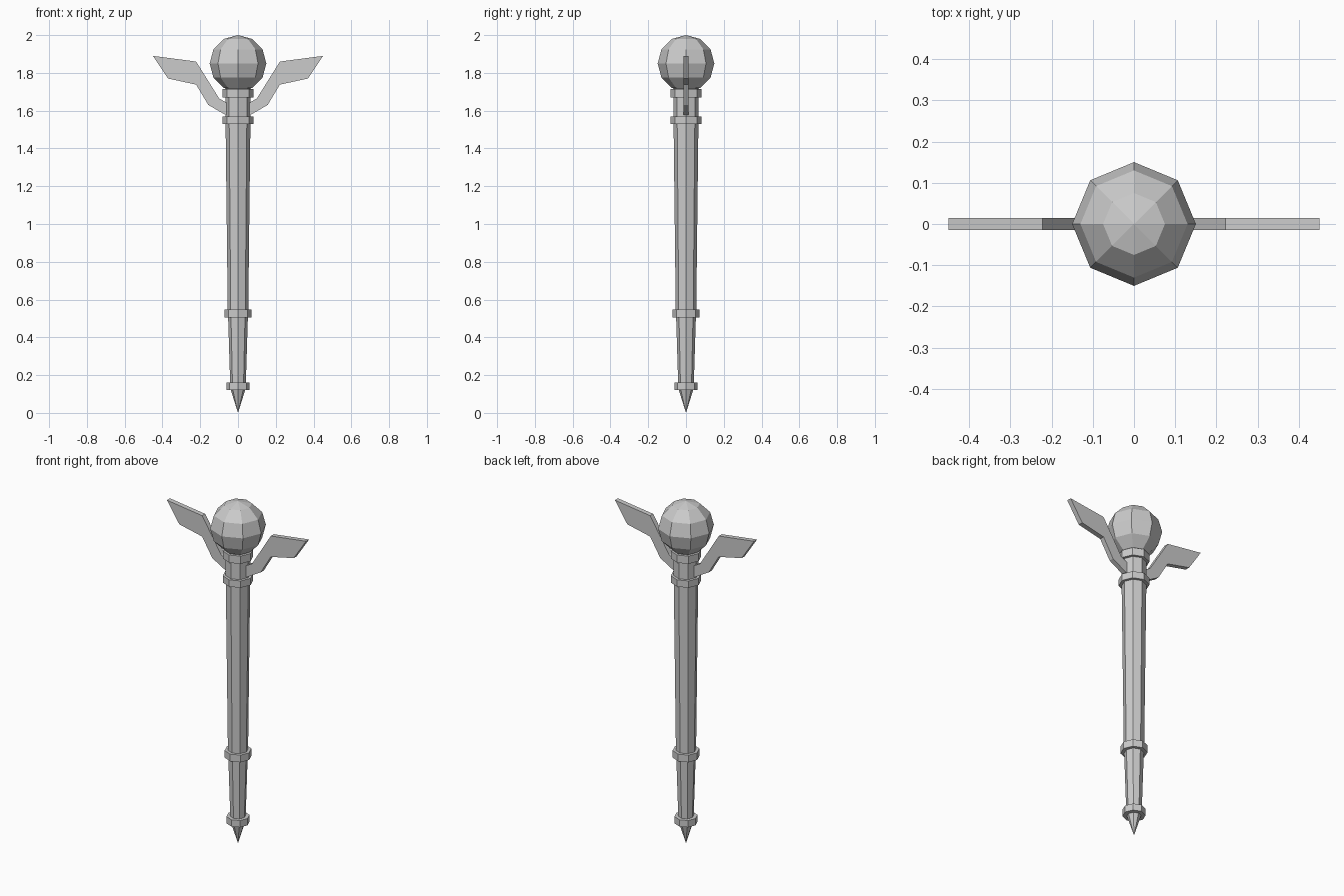
import bpy, bmesh

if "Cube" in bpy.data.objects:
    bpy.data.objects.remove(bpy.data.objects["Cube"])

SIDES = 8


def make_object(name, bm):
    bmesh.ops.recalc_face_normals(bm, faces=bm.faces)
    mesh = bpy.data.meshes.new(name)
    bm.to_mesh(mesh)
    bm.free()
    obj = bpy.data.objects.new(name, mesh)
    bpy.context.collection.objects.link(obj)
    return obj


def tapered(name, z0, r0, z1, r1):
    bpy.ops.mesh.primitive_cone_add(vertices=SIDES, radius1=r0, radius2=r1,
                                    depth=z1 - z0, location=(0, 0, (z0 + z1) / 2))
    bpy.context.object.name = name


def wing(name, side, outline, thickness):
    bm = bmesh.new()
    verts = [bm.verts.new((side * x, -thickness / 2, z)) for x, z in outline]
    face = bm.faces.new(verts)
    ext = bmesh.ops.extrude_face_region(bm, geom=[face])
    moved = [v for v in ext["geom"] if isinstance(v, bmesh.types.BMVert)]
    bmesh.ops.translate(bm, verts=moved, vec=(0, thickness, 0))
    return make_object(name, bm)


# Orb on top
bpy.ops.mesh.primitive_uv_sphere_add(segments=SIDES, ring_count=6, radius=0.15,
                                     location=(0, 0, 1.85))
bpy.context.object.name = "orb"

# Shaft in two tapered lengths, and the pointed foot
tapered("upper_shaft", 0.52, 0.054, 1.55, 0.066)
tapered("neck", 1.55, 0.066, 1.72, 0.066)
tapered("lower_shaft", 0.14, 0.041, 0.53, 0.053)
tapered("foot_spike", 0.0, 0.0, 0.13, 0.041)

# Collars
for name, z0, z1, r in [("top_collar", 1.67, 1.715, 0.082),
                        ("wing_collar", 1.53, 1.57, 0.082),
                        ("grip_collar", 0.505, 0.547, 0.072),
                        ("foot_collar", 0.12, 0.16, 0.062)]:
    tapered(name, z0, r, z1, r)

# Mirrored flat wings
outline = [(0.04, 1.57), (0.07, 1.58), (0.157, 1.63), (0.222, 1.738), (0.37, 1.77),
           (0.45, 1.89), (0.222, 1.86), (0.10, 1.665), (0.04, 1.63)]
wing("right_wing", 1, outline, 0.028)
wing("left_wing", -1, outline, 0.028)
